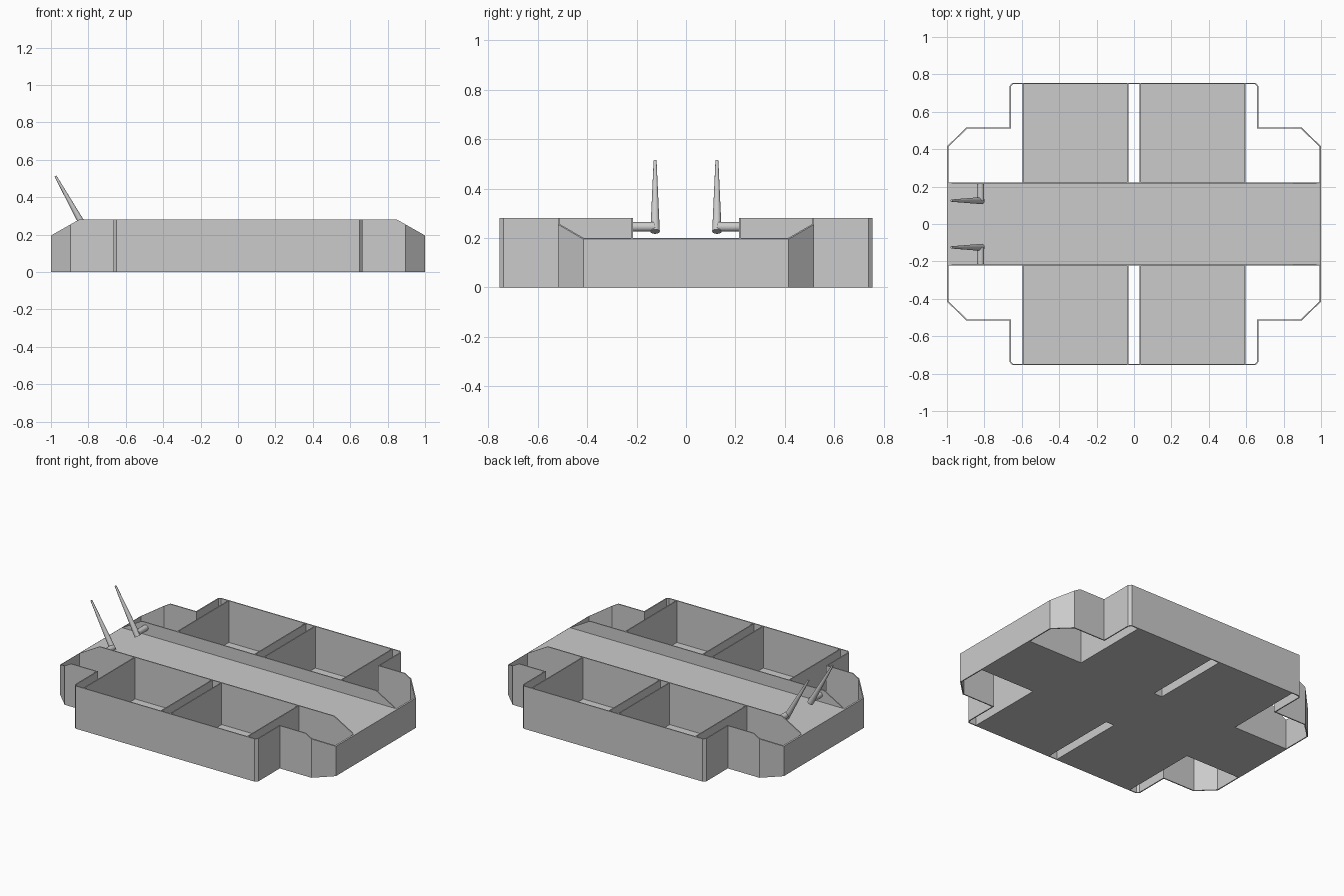
import bpy
import bmesh
import math
from mathutils import Vector

if "Cube" in bpy.data.objects:
    bpy.data.objects.remove(bpy.data.objects["Cube"], do_unlink=True)

HEIGHT = 0.28
DECK = 0.2
THICK = 0.007
SIDE = 0.222     # outer face of the channel walls
BACK = 0.755     # outer face of the long outer walls

GREY = (0.6, 0.6, 0.6, 1)
grey = bpy.data.materials.new("plain grey")
grey.use_nodes = True
grey.diffuse_color = GREY
grey.node_tree.nodes["Principled BSDF"].inputs["Base Color"].default_value = GREY


def finish(name, bm, smooth=False):
    bmesh.ops.recalc_face_normals(bm, faces=bm.faces)
    mesh = bpy.data.meshes.new(name)
    bm.to_mesh(mesh)
    bm.free()
    obj = bpy.data.objects.new(name, mesh)
    bpy.context.collection.objects.link(obj)
    mesh.materials.append(grey)
    if smooth:
        bpy.ops.object.select_all(action='DESELECT')
        obj.select_set(True)
        bpy.context.view_layer.objects.active = obj
        bpy.ops.object.shade_smooth_by_angle(angle=math.radians(40))
    return obj


def slope_ends(bm):
    """Cut the sloping top off both ends and close the cuts."""
    for s in (-1, 1):
        bmesh.ops.bisect_plane(
            bm, geom=bm.verts[:] + bm.edges[:] + bm.faces[:],
            plane_co=(s * 0.85, 0, HEIGHT), plane_no=(s * 0.085, 0, 0.15),
            clear_outer=True)
        rim = [e for e in bm.edges if e.is_boundary]
        bmesh.ops.holes_fill(bm, edges=rim, sides=0)


def box(name, low, high, sloped=False):
    low, high = Vector(low), Vector(high)
    bm = bmesh.new()
    bmesh.ops.create_cube(bm, size=1)
    for v in bm.verts:
        v.co = (low + high) / 2 + v.co * (high - low)
    if sloped:
        slope_ends(bm)
    return finish(name, bm)


def inset_loop(points, d):
    """Offset a counter-clockwise loop inward with mitred corners."""
    result = []
    for i, p in enumerate(points):
        a = (p - points[i - 1]).normalized()
        b = (points[(i + 1) % len(points)] - p).normalized()
        na, nb = Vector((-a.y, a.x)), Vector((-b.y, b.x))
        result.append(p + (na + nb) * d / (1 + na.dot(nb)))
    return result


def rod(name, start, end, r1, r2):
    start, end = Vector(start), Vector(end)
    axis = end - start
    bm = bmesh.new()
    bmesh.ops.create_cone(bm, cap_ends=True, segments=16, radius1=r1,
                          radius2=r2, depth=axis.length)
    obj = finish(name, bm, smooth=True)
    obj.rotation_mode = 'QUATERNION'
    obj.rotation_quaternion = axis.to_track_quat('Z', 'Y')
    obj.location = (start + end) / 2
    return obj


# Outer wall: one quarter of the outline, mirrored into a closed ring
quarter = [(1, 0.415), (0.895, 0.517), (0.665, 0.517),
           (0.665, 0.738), (0.65, BACK)]
half = quarter + [(-x, y) for x, y in reversed(quarter)]
outline = [Vector(p) for p in half + [(-x, -y) for x, y in half]]
inner = inset_loop(outline, THICK)
bm = bmesh.new()
rings = [[bm.verts.new((p.x, p.y, z)) for p in loop]
         for loop, z in ((outline, 0), (outline, HEIGHT),
                         (inner, HEIGHT), (inner, 0))]
count = len(outline)
for k in range(4):
    a, b = rings[k], rings[(k + 1) % 4]
    for i in range(count):
        j = (i + 1) % count
        bm.faces.new((a[i], a[j], b[j], b[i]))
slope_ends(bm)
finish("outer_wall", bm)

# Central raised deck
box("center_deck", (-1, -SIDE + THICK, 0), (1, SIDE - THICK, DECK), sloped=True)

for sy, end in ((-1, "front"), (1, "back")):
    # Wall beside the deck
    ys = sorted((sy * SIDE, sy * (SIDE - THICK)))
    box(end + "_channel_wall", (-1, ys[0], 0), (1, ys[1], HEIGHT), sloped=True)

    # Two open trays: floor and a pair of cross walls each
    near, far = sorted((sy * (SIDE - THICK / 2), sy * (BACK - THICK / 2)))
    for sx, side in ((-1, "right"), (1, "left")):
        tray = end + "_" + side + "_tray"
        xs = sorted((sx * 0.03, sx * 0.597))
        box(tray + "_floor", (xs[0], near, 0), (xs[1], far, THICK))
        for x, part in ((0.03, "_inner_wall"), (0.59, "_outer_wall")):
            xs = sorted((sx * x, sx * (x + THICK)))
            box(tray + part, (xs[0], near, 0), (xs[1], far, HEIGHT))

    # Antenna on a short side bracket
    rod(end + "_antenna_bracket", (-0.82, sy * (SIDE - THICK / 2), 0.245),
        (-0.82, sy * 0.125, 0.245), 0.019, 0.019)
    rod(end + "_antenna", (-0.815, sy * 0.125, 0.226),
        (-0.976, sy * 0.125, 0.513), 0.019, 0.006)
